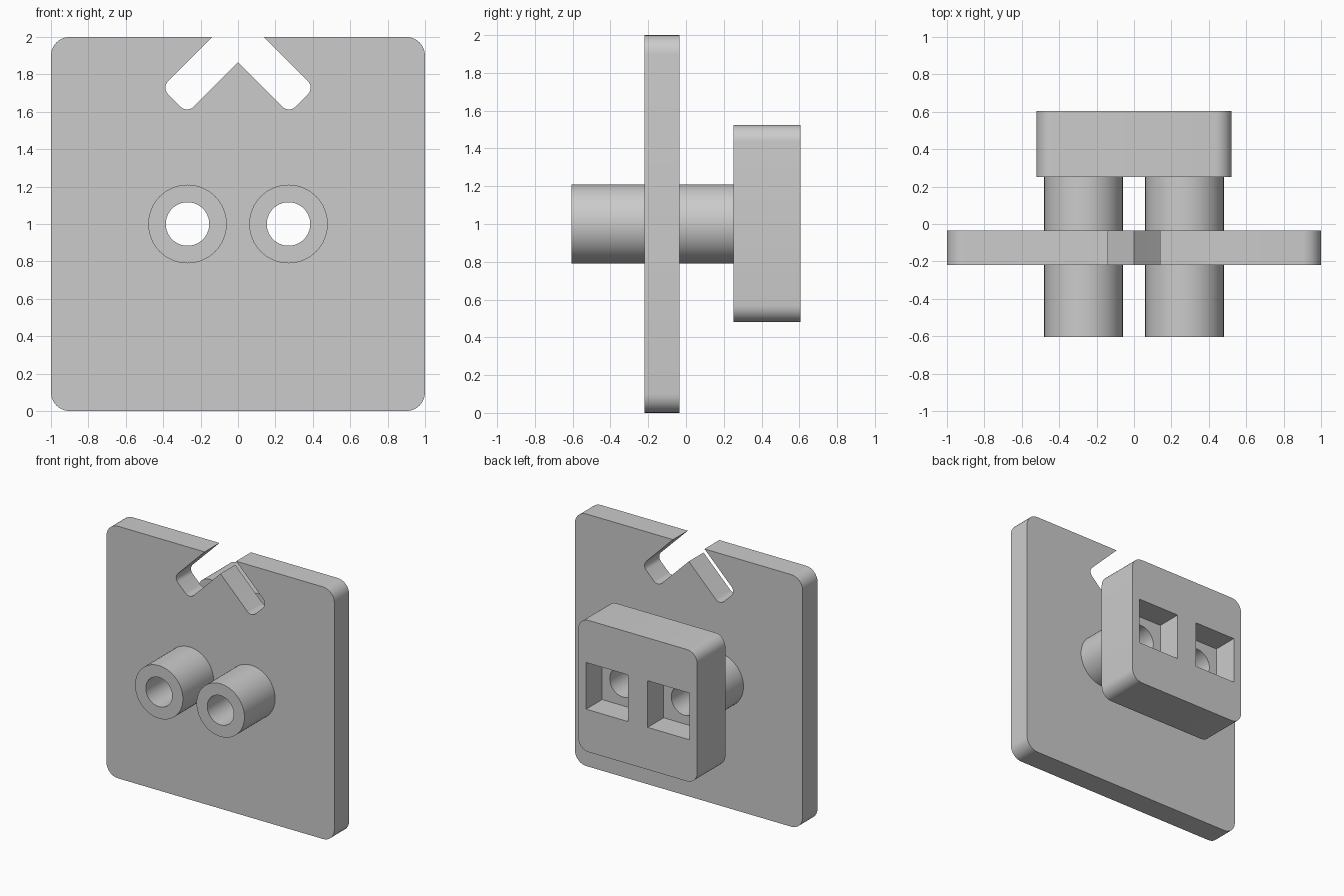
import bpy, bmesh, math
from mathutils import Vector

if "Cube" in bpy.data.objects:
    bpy.data.objects.remove(bpy.data.objects["Cube"])

grey = bpy.data.materials.new("light_grey")
grey.diffuse_color = (0.6, 0.6, 0.6, 1)
grey.use_nodes = True
grey.node_tree.nodes["Principled BSDF"].inputs["Base Color"].default_value = grey.diffuse_color


def rounded(corners, steps=8):
    """Outline from (x, z, fillet radius) corners."""
    out = []
    for i, (x, z, r) in enumerate(corners):
        p = Vector((x, z))
        if r == 0:
            out.append(p)
            continue
        a = (Vector(corners[i - 1][:2]) - p).normalized()
        b = (Vector(corners[(i + 1) % len(corners)][:2]) - p).normalized()
        # every filleted corner is a right angle
        centre = p + (a + b) * r
        for k in range(steps + 1):
            t = k / steps * math.pi / 2
            out.append(centre - b * r * math.cos(t) - a * r * math.sin(t))
    return out


def box_outline(x0, x1, z0, z1, r=0):
    return rounded([(x0, z0, r), (x1, z0, r), (x1, z1, r), (x0, z1, r)])


def circle(cx, cz, r, n=64):
    return [Vector((cx + r * math.cos(2 * math.pi * k / n),
                    cz + r * math.sin(2 * math.pi * k / n))) for k in range(n)]


def prism(name, outline, y0, y1):
    """Extrude an x-z outline along y."""
    bm = bmesh.new()
    face = bm.faces.new([bm.verts.new((p.x, y0, p.y)) for p in outline])
    ext = bmesh.ops.extrude_face_region(bm, geom=[face])["geom"]
    bmesh.ops.translate(bm, vec=(0, y1 - y0, 0),
                        verts=[v for v in ext if isinstance(v, bmesh.types.BMVert)])
    bmesh.ops.recalc_face_normals(bm, faces=bm.faces)
    mesh = bpy.data.meshes.new(name)
    bm.to_mesh(mesh)
    bm.free()
    mesh.materials.append(grey)
    ob = bpy.data.objects.new(name, mesh)
    bpy.context.collection.objects.link(ob)
    return ob


def cut(target, cutters):
    """Subtract the cutters, apply and remove them."""
    bpy.context.view_layer.objects.active = target
    for c in cutters:
        mod = target.modifiers.new("cut", 'BOOLEAN')
        mod.operation, mod.solver, mod.object = 'DIFFERENCE', 'EXACT', c
        bpy.ops.object.modifier_apply(modifier=mod.name)
        bpy.data.objects.remove(c)


TUBE_X, TUBE_Z, TUBE_R, BORE_R = 0.27, 1.0, 0.21, 0.116
sides = (-TUBE_X, TUBE_X)

# Square plate with a V-shaped slot in its top edge
right = [(1, 0, 0.1), (1, 2, 0.1), (0.138, 2, 0),
         (0.409, 1.729, 0.05), (0.272, 1.592, 0.05)]
left = [(-x, z, r) for x, z, r in reversed(right)]
plate = prism("plate", rounded(right + [(0, 1.864, 0)] + left), -0.22, -0.035)
cut(plate, [prism("tube_hole", circle(x, TUBE_Z, TUBE_R), -0.5, 0.5) for x in sides])

# Rounded block behind, with bores and square pockets open to the back
block = prism("block", box_outline(-0.522, 0.522, 0.48, 1.525, 0.09), 0.252, 0.605)
cut(block, [prism("bore", circle(x, TUBE_Z, BORE_R), 0, 1) for x in sides])
cut(block, [prism("pocket", box_outline(x - 0.183, x + 0.183, 0.815, 1.185), 0.405, 1)
            for x in sides])

# Two hollow tubes through the plate
tubes = []
for x, name in zip(sides, ("left_tube", "right_tube")):
    tube = prism(name, circle(x, TUBE_Z, TUBE_R), -0.605, 0.252)
    cut(tube, [prism("bore", circle(x, TUBE_Z, BORE_R), -1, 1)])
    tubes.append(tube)

# Smooth the round surfaces, keep the edges crisp
bpy.ops.object.select_all(action='DESELECT')
for ob in [plate, block] + tubes:
    ob.select_set(True)
bpy.ops.object.shade_smooth_by_angle(angle=math.radians(30))
